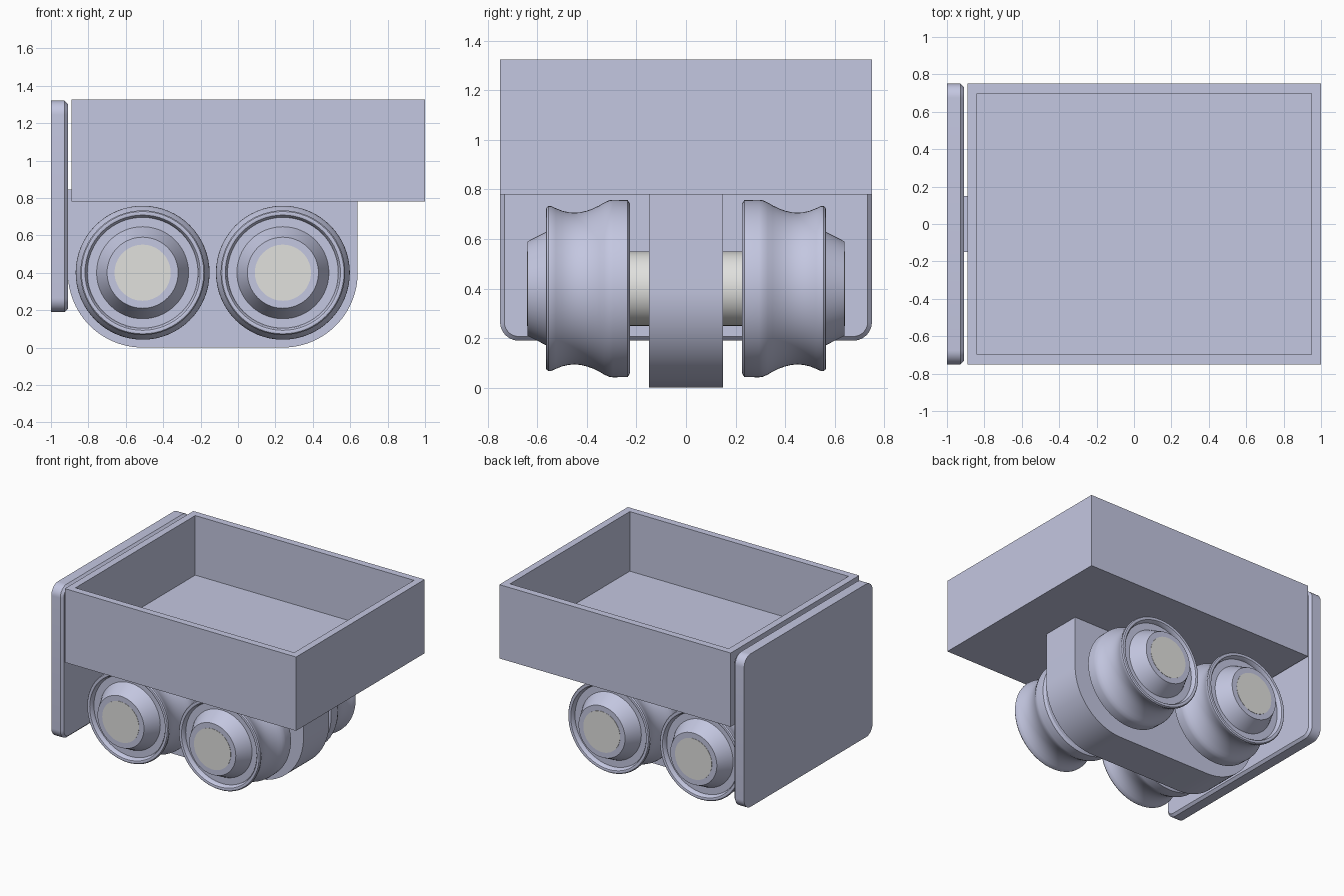
import bpy, bmesh
from math import pi, sin, cos, radians
from mathutils import Vector, Matrix

cube = bpy.data.objects.get("Cube")
if cube:
    bpy.data.objects.remove(cube, do_unlink=True)


def material(name, rgb):
    m = bpy.data.materials.new(name)
    m.use_nodes = True
    m.diffuse_color = (*rgb, 1)
    m.node_tree.nodes["Principled BSDF"].inputs["Base Color"].default_value = (*rgb, 1)
    return m


BLUE = material("pale blue grey", (0.55, 0.57, 0.75))
STEEL = material("light steel", (0.75, 0.75, 0.73))


def finish(name, bm, mat, smooth=True):
    bmesh.ops.recalc_face_normals(bm, faces=bm.faces)
    mesh = bpy.data.meshes.new(name)
    bm.to_mesh(mesh)
    bm.free()
    mesh.materials.append(mat)
    ob = bpy.data.objects.new(name, mesh)
    bpy.context.collection.objects.link(ob)
    if smooth:
        bpy.ops.object.select_all(action="DESELECT")
        ob.select_set(True)
        bpy.context.view_layer.objects.active = ob
        bpy.ops.object.shade_smooth_by_angle(angle=radians(30))
    return ob


def arc(cx, cz, r, start, end, steps):
    """Points along an arc, angles in degrees."""
    angles = [radians(start + (end - start) * i / steps) for i in range(steps + 1)]
    return [(cx + r * cos(a), cz + r * sin(a)) for a in angles]


def prism(points, place, offset):
    """Closed outline placed in space, then extruded; returns mesh and end face."""
    bm = bmesh.new()
    face = bm.faces.new([bm.verts.new(place(u, v)) for u, v in points])
    ext = bmesh.ops.extrude_face_region(bm, geom=[face], use_keep_orig=True)["geom"]
    bmesh.ops.translate(bm, vec=offset, verts=[g for g in ext if isinstance(g, bmesh.types.BMVert)])
    return bm, next(g for g in ext if isinstance(g, bmesh.types.BMFace))


def lathe(name, profile, x, z, side, mat, steps=64):
    """Revolve (distance, radius) points around an axle parallel to y."""
    bm = bmesh.new()
    rings = []
    for d, r in profile:
        rings.append([bm.verts.new((x + r * cos(2 * pi * i / steps), side * d,
                                    z + r * sin(2 * pi * i / steps))) for i in range(steps)])
    for a, b in zip(rings, rings[1:]):
        for i in range(steps):
            j = (i + 1) % steps
            bm.faces.new((a[i], a[j], b[j], b[i]))
    bm.faces.new(rings[0])
    bm.faces.new(rings[-1])
    return finish(name, bm, mat)


# Open box
bm = bmesh.new()
bmesh.ops.create_cube(bm, size=1, matrix=Matrix.Translation((0.055, 0, 1.0525))
                      @ Matrix.Diagonal((1.89, 1.5, 0.545, 1)))
top = max(bm.faces, key=lambda f: f.calc_center_median().z)
bmesh.ops.inset_individual(bm, faces=[top], thickness=0.073)
pit = bmesh.ops.extrude_discrete_faces(bm, faces=[top])["faces"][0]
bmesh.ops.translate(bm, vec=(0, 0, -0.44), verts=pit.verts)
finish("open_box", bm, BLUE, smooth=False)

# End plate: rounded outline with a chamfer on the inner face
R, HALF, LOW, HIGH = 0.075, 0.75, 0.19, 1.32
outline = (arc(HALF - R, HIGH - R, R, 0, 90, 10) + arc(R - HALF, HIGH - R, R, 90, 180, 10)
           + arc(R - HALF, LOW + R, R, 180, 270, 10) + arc(HALF - R, LOW + R, R, 270, 360, 10))
bm, end = prism(outline, lambda u, v: (-1, u, v), (0.09, 0, 0))
bmesh.ops.bevel(bm, geom=list(end.edges), offset=0.017, segments=1, affect="EDGES")
finish("end_plate", bm, BLUE)

# Central truck body with rounded lower corners
AXLES = {"rear": -0.51, "lead": 0.24}
outline = ([(-0.91, 0.845)] + arc(AXLES["rear"], 0.4, 0.4, 180, 270, 24)
           + arc(AXLES["lead"], 0.4, 0.4, 270, 360, 24) + [(0.64, 0.845)])
bm, end = prism(outline, lambda u, v: (u, -0.15, v), (0, 0.3, 0))
finish("truck_body", bm, BLUE)

# Flanged wheels and axles
WHEEL = [(0.225, 0.15), (0.225, 0.34), (0.235, 0.357), (0.295, 0.358), (0.31, 0.356),
         (0.33, 0.347), (0.35, 0.335), (0.375, 0.323), (0.4, 0.314), (0.425, 0.308),
         (0.45, 0.306), (0.475, 0.308), (0.5, 0.314), (0.525, 0.324), (0.545, 0.333),
         (0.555, 0.333), (0.563, 0.327), (0.565, 0.318), (0.562, 0.308), (0.553, 0.301),
         (0.53, 0.296), (0.53, 0.246), (0.64, 0.19), (0.64, 0.15)]
for pos, x in AXLES.items():
    lathe(pos + "_axle", [(-0.642, 0.15), (0.642, 0.15)], x, 0.4, 1, STEEL)
    for label, side in (("front", -1), ("back", 1)):
        lathe(f"{pos}_{label}_wheel", WHEEL, x, 0.4, side, BLUE)
